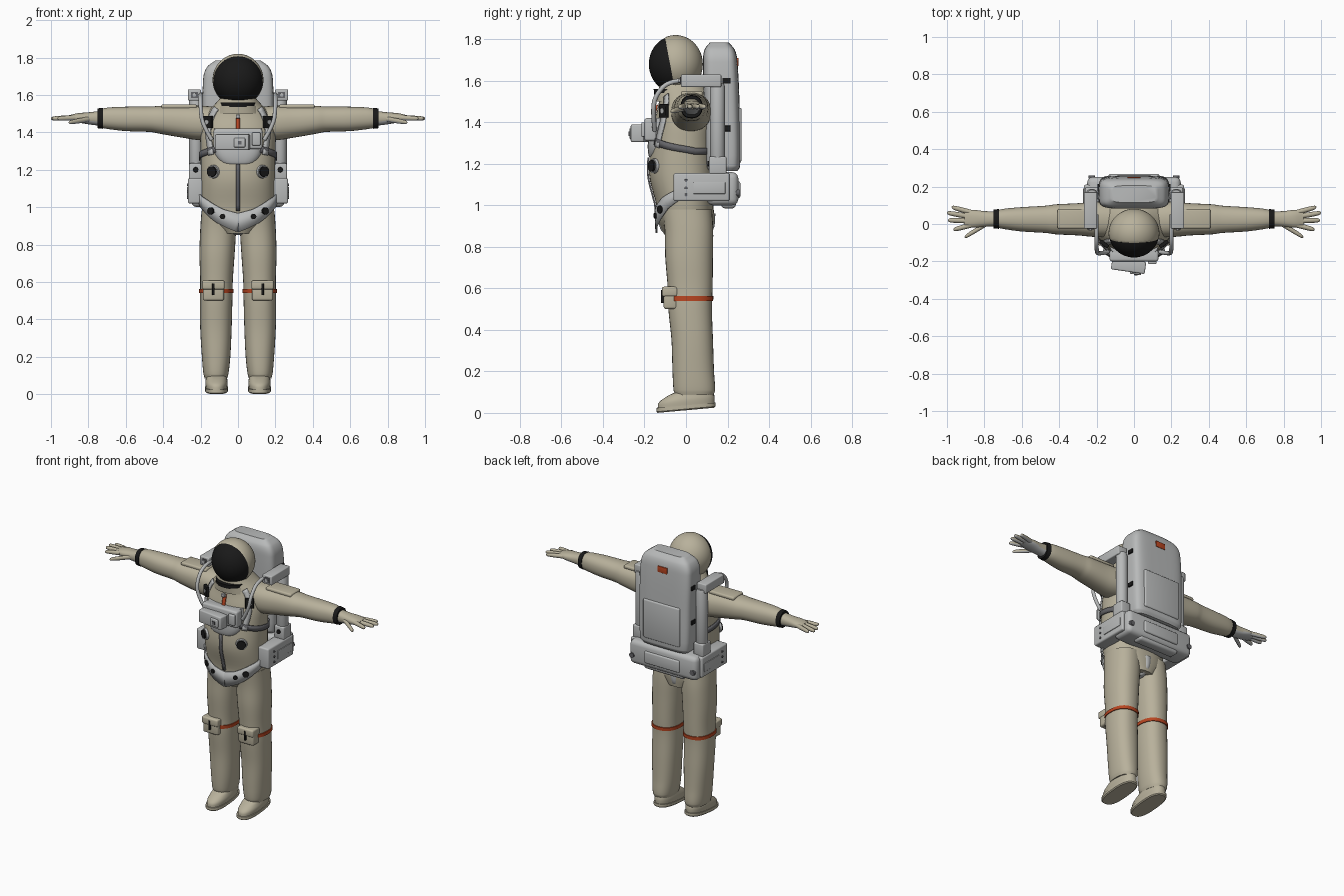
import bpy, bmesh
from math import cos, sin, pi, radians, copysign
from mathutils import Matrix, Vector

cube = bpy.data.objects.get("Cube")
if cube:
    bpy.data.objects.remove(cube, do_unlink=True)


def material(name, *rgb):
    m = bpy.data.materials.new(name)
    m.use_nodes = True
    m.diffuse_color = (*rgb, 1)
    m.node_tree.nodes["Principled BSDF"].inputs["Base Color"].default_value = (*rgb, 1)
    return m


SUIT = material("cream fabric", .48, .44, .33)
GREY = material("light grey shell", .48, .49, .49)
DARK = material("dark grey webbing", .13, .13, .14)
BLACK = material("black", .01, .01, .01)
RED = material("orange red", .48, .06, .015)


def finish(name, bm, *mats):
    """Turn a bmesh into a smooth-shaded object with sharp corners kept."""
    bmesh.ops.recalc_face_normals(bm, faces=bm.faces)
    me = bpy.data.meshes.new(name)
    bm.to_mesh(me)
    bm.free()
    for m in mats:
        me.materials.append(m)
    me.shade_smooth()
    me.set_sharp_from_angle(angle=radians(38))
    ob = bpy.data.objects.new(name, me)
    bpy.context.collection.objects.link(ob)
    return ob


def dense(rings, n):
    """Smoothly interpolate a table of cross-sections along its first column."""
    last = len(rings) - 1

    def slope(i, c):
        a, b = rings[max(i - 1, 0)], rings[min(i + 1, last)]
        return (b[c] - a[c]) / (b[0] - a[0])
    out = []
    for i in range(last):
        p, q = rings[i], rings[i + 1]
        h = q[0] - p[0]
        for k in range(n):
            u = k / n
            row = [p[0] + h * u]
            for c in range(1, 5):
                row.append(p[c] * (1 + 2 * u) * (1 - u) ** 2 + q[c] * u * u * (3 - 2 * u)
                           + h * slope(i, c) * u * (1 - u) ** 2 + h * slope(i + 1, c) * u * u * (u - 1))
            out.append(row)
    return out + [list(rings[-1])]


def oval(a, power):
    return [copysign(abs(f(a)) ** (2 / power), f(a)) for f in (cos, sin)]


def loft(name, rings, mat, axis="z", s=1, power=2.3, n=5, sides=32, grow=0):
    """Skin superellipse rings (t, centre, centre, radius, radius) along z or x."""
    bm = bmesh.new()
    loops = []
    for t, c1, c2, r1, r2 in dense(rings, n):
        loop = []
        for k in range(sides):
            u, v = oval(2 * pi * k / sides, power)
            u, v = c1 + (r1 + grow) * u, c2 + (r2 + grow) * v
            loop.append(bm.verts.new((s * u, v, t) if axis == "z" else (s * t, u, v)))
        loops.append(loop)
    for a, b in zip(loops, loops[1:]):
        for k in range(sides):
            j = (k + 1) % sides
            bm.faces.new((a[k], a[j], b[j], b[k]))
    bm.faces.new(loops[0])
    bm.faces.new(loops[-1])
    return finish(name, bm, mat)


def box(name, lo, hi, mat, bevel=.006, s=1, turn=0):
    """Bevelled box between two corners, optionally mirrored and turned about z."""
    lo, hi = Vector(lo), Vector(hi)
    mid = (lo + hi) / 2
    mid.x *= s
    bm = bmesh.new()
    bmesh.ops.create_cube(bm, size=1, matrix=Matrix.Translation(mid)
                          @ Matrix.Rotation(turn, 4, "Z") @ Matrix.Diagonal((*(hi - lo), 1)))
    if bevel:
        bmesh.ops.bevel(bm, geom=bm.edges[:], offset=bevel, segments=3, profile=.5, affect="EDGES")
    return finish(name, bm, mat)


def disc(name, at, normal, r, depth, mat):
    bm = bmesh.new()
    turn = Vector(normal).to_track_quat("Z", "Y").to_matrix().to_4x4()
    bmesh.ops.create_cone(bm, cap_ends=True, segments=24, radius1=r, radius2=r * .95,
                          depth=depth, matrix=Matrix.Translation(at) @ turn)
    return finish(name, bm, mat)


def hose(name, pts, r, mat, s=1):
    cu = bpy.data.curves.new(name, "CURVE")
    cu.dimensions, cu.bevel_depth, cu.use_fill_caps = "3D", r, True
    sp = cu.splines.new("NURBS")
    sp.points.add(len(pts) - 1)
    for p, (x, y, z) in zip(sp.points, pts):
        p.co = (s * x, y, z, 1)
    sp.use_endpoint_u, sp.order_u = True, 3
    cu.materials.append(mat)
    bpy.context.collection.objects.link(bpy.data.objects.new(name, cu))


# Torso
TORSO = [(.86, 0, .01, .1, .115), (.93, 0, 0, .175, .135), (1, 0, -.005, .195, .138),
         (1.15, 0, -.02, .198, .158), (1.3, 0, -.015, .2, .152), (1.42, 0, .0, .2, .148),
         (1.5, 0, .005, .17, .135), (1.56, 0, -.015, .115, .115), (1.59, 0, -.03, .09, .1)]
loft("torso", TORSO, SUIT, sides=48)
TABLE = dense(TORSO, 8)


def on_torso(deg, z, off=0):
    """Point and outward normal on the torso at an angle (-90 is front) and height."""
    i = max(k for k in range(len(TABLE) - 1) if TABLE[k][0] <= z)
    a, b = TABLE[i], TABLE[i + 1]
    f = (z - a[0]) / (b[0] - a[0])
    _, cx, cy, rx, ry = [p + (q - p) * f for p, q in zip(a, b)]

    def at(d):
        u, v = oval(radians(d), 2.3)
        return Vector((cx + rx * u, cy + ry * v, z))
    t = at(deg + 1) - at(deg - 1)
    normal = Vector((t.y, -t.x, 0)).normalized()
    return at(deg) + normal * off, normal


def strap(name, pts, w0, w1, mat, s=1, off=.006):
    """Webbing laid on the torso through (angle, height) points."""
    path = []
    for (a, z), (b, y) in zip(pts, pts[1:]):
        path += [(a + (b - a) * k / 8, z + (y - z) * k / 8) for k in range(8)]
    path.append(pts[-1])
    spots = [on_torso(a if s > 0 else -180 - a, z, off) for a, z in path]
    bm, rows, last = bmesh.new(), [], len(path) - 1
    for i, (p, nor) in enumerate(spots):
        along = spots[min(i + 1, last)][0] - spots[max(i - 1, 0)][0]
        across = nor.cross(along).normalized() * (w0 + (w1 - w0) * i / last) / 2
        rows.append([bm.verts.new(p + across), bm.verts.new(p - across)])
    for a, b in zip(rows, rows[1:]):
        bm.faces.new((a[0], a[1], b[1], b[0]))
    ob = finish(name, bm, mat)
    mod = ob.modifiers.new("thickness", "SOLIDIFY")
    mod.thickness, mod.offset = .008, 0


# Helmet with inset visor
bm = bmesh.new()
bmesh.ops.create_uvsphere(bm, u_segments=48, v_segments=32, radius=1,
                          matrix=Matrix.Translation((0, -.05, 1.68)) @ Matrix.Diagonal((.136, .131, .14, 1)))
cut, lean = Vector((0, -.073, 1.69)), Vector((0, 1, .19)).normalized()
bmesh.ops.bisect_plane(bm, geom=bm.verts[:] + bm.edges[:] + bm.faces[:], plane_co=cut, plane_no=lean)
front = [f for f in bm.faces if (f.calc_center_median() - cut).dot(lean) < 0]
bmesh.ops.inset_region(bm, faces=front, thickness=.006, depth=-.002)
for f in front:
    f.material_index = 1
finish("helmet", bm, SUIT, BLACK)
loft("neck_ring", [(1.535, 0, -.045, .1, .108), (1.56, 0, -.048, .1, .108)], BLACK, n=1)
loft("neck_collar", [(1.5, 0, -.03, .125, .118), (1.54, 0, -.04, .108, .112)], SUIT, n=1)

# Chest bib, controls and zips
loft("chest_bib", [(1.215, 0, -.11, .05, .055), (1.24, 0, -.11, .1, .07), (1.3, 0, -.11, .13, .074),
                   (1.42, 0, -.1, .13, .07)], GREY, power=3)
box("chest_plate", (-.13, -.2, 1.31), (.13, -.14, 1.42), GREY, .012)
box("control_box", (-.12, -.255, 1.305), (.062, -.19, 1.39), GREY, .008, turn=-.14)
box("control_display", (-.09, -.249, 1.325), (-.035, -.235, 1.34), DARK, 0, turn=-.14)
box("control_dial_block", (-.02, -.27, 1.32), (.04, -.24, 1.37), GREY, .005, turn=-.14)
box("control_switch", (.0, -.275, 1.335), (.02, -.265, 1.355), DARK, 0, turn=-.14)
box("side_control", (.075, -.215, 1.33), (.12, -.19, 1.4), GREY)
strap("collar_zip", [(-90, 1.485), (-90, 1.4)], .022, .022, RED)
strap("front_zip", [(-90, 1.23), (-90, .98)], .02, .02, DARK)
box("zip_pull", (-.012, -.165, 1.475), (.012, -.145, 1.495), GREY, .003)
loft("crotch_strap", [(.85, 0, .0, .022, .085), (.88, 0, .005, .04, .125), (.96, 0, .0, .06, .142)],
     GREY)

# Backpack
loft("backpack", [(1.165, 0, .178, .165, .07), (1.19, 0, .178, .182, .083), (1.45, 0, .173, .188, .086),
                  (1.69, 0, .165, .186, .083), (1.75, 0, .162, .165, .073), (1.785, 0, .16, .12, .045)],
     GREY, power=5, sides=64)
box("backpack_panel", (-.135, .24, 1.21), (.135, .268, 1.47), GREY, .01)
box("backpack_label", (-.035, .235, 1.67), (.035, .2525, 1.71), RED, .002)
box("belt_back", (-.25, .1, 1), (.25, .252, 1.16), GREY, .03)
box("belt_panel", (-.13, .24, 1.035), (.13, .262, 1.115), GREY, .009)
box("belt_underside_roll", (-.15, .17, .985), (.15, .24, 1.03), GREY, .018)

LEG = [(.085, .118, .04, .06, .092), (.11, .118, .04, .067, .1), (.2, .117, .035, .076, .1),
       (.35, .118, .03, .084, .1), (.5, .117, .02, .087, .105), (.6, .115, .02, .087, .108),
       (.75, .112, .015, .094, .115), (.88, .106, .014, .096, .117), (.98, .1, .005, .095, .12)]
ARM = [(.1, .02, 1.45, .09, .085), (.2, .025, 1.45, .095, .092), (.3, .025, 1.457, .086, .085),
       (.42, .025, 1.467, .08, .074), (.47, .025, 1.47, .073, .068), (.6, .025, 1.472, .065, .065),
       (.69, .027, 1.475, .055, .058), (.735, .027, 1.475, .046, .05)]
PALM = [(.735, .027, 1.475, .04, .04), (.8, .027, 1.475, .042, .032), (.86, .028, 1.478, .047, .024),
        (.905, .028, 1.478, .04, .013)]
# finger: base x, base y, tip x, tip y
FINGERS = [(.87, .062, .975, .09), (.88, .04, 1, .06), (.88, .017, .995, .02), (.87, -.006, .965, -.03),
           (.79, .0, .905, -.07)]

for s, side in ((1, "left_"), (-1, "right_")):
    # Leg, knee pouch and boot
    loft(side + "leg", LEG, SUIT, s=s)
    loft(side + "leg_band", [(.54, .1165, .02, .087, .106), (.562, .116, .02, .087, .107)],
         RED, s=s, n=1, grow=.005)
    box(side + "knee_pouch", (.075, -.108, .5), (.188, -.04, .59), SUIT, .012, s)
    box(side + "knee_flap", (.072, -.116, .56), (.191, -.04, .608), SUIT, .01, s)
    box(side + "knee_buckle", (.126, -.12, .53), (.138, -.1, .592), BLACK, .002, s)
    parts = [loft(side + "sole", [(0, .115, 0, .056, .136), (.006, .115, 0, .062, .142),
                                  (.024, .115, 0, .062, .142)], SUIT, s=s, n=1, power=2.6),
             loft(side + "boot", [(.02, .115, 0, .058, .137), (.05, .115, .004, .06, .134),
                                  (.075, .115, .02, .056, .112), (.1, .117, .045, .053, .08),
                                  (.13, .118, .05, .05, .07)], SUIT, s=s)]
    for ob in parts:
        for v in ob.data.vertices:
            v.co.z += .09 * (v.co.y + .14)

    # Arm, wrist band and glove with grey palm side
    loft(side + "arm", ARM, SUIT, "x", s)
    box(side + "shoulder_flap", (.22, -.025, 1.525), (.41, .08, 1.55), SUIT, .01, s)
    loft(side + "wrist_band", [(.722, .027, 1.475, .053, .056), (.75, .027, 1.475, .05, .053)],
         BLACK, "x", s, n=1)
    glove = [loft(side + "palm", PALM, SUIT, "x", s)]
    for i, (x0, y0, x1, y1) in enumerate(FINGERS):
        z0, z1 = (1.478, 1.474) if i < 4 else (1.472, 1.452)
        rows = [(x0 + (x1 - x0) * f, y0 + (y1 - y0) * f, z0 + (z1 - z0) * f, r, r)
                for f, r in ((0, .014), (.5, .0135), (.85, .0115), (.96, .008), (1, .002))]
        glove.append(loft(side + "finger_%d" % (i + 1), rows, SUIT, "x", s, 2, 3, 14))
    for ob in glove:
        ob.data.materials.append(GREY)
        for f in ob.data.polygons:
            f.material_index = int(f.normal.z < -.35)

    # Harness
    strap(side + "shoulder_strap", [(-42, 1.53), (-42, 1.4), (-48, 1.28)], .035, .035, GREY, s)
    strap(side + "waist_strap", [(-58, 1.31), (-30, 1.29), (20, 1.26), (50, 1.26)], .035, .03, DARK, s)
    strap(side + "hip_strap", [(5, 1.07), (-35, 1.01), (-65, .95), (-92, .915)], .045, .1, GREY, s, .012)
    for part, deg, z, r in (("chest_buckle", -41, 1.455, .027), ("hip_buckle", -48, .98, .02),
                            ("groin_buckle", -68, .95, .014), ("body_port", -52, 1.19, .029)):
        p, nor = on_torso(deg if s > 0 else -180 - deg, z, .015)
        if part == "chest_buckle":
            mid = Vector((s * p.x, p.y, p.z))
            half = Vector((r, .01, .033))
            box(side + part, mid - half, mid + half, BLACK, .004, s, s * .65)
            disc(side + part + "_face", p + nor * .008, nor, .013, .008, GREY)
        else:
            disc(side + part + "_rim", p - nor * .008, nor, r * 1.25, .014, GREY)
            disc(side + part, p, nor, r, .018, BLACK)
    hose(side + "hose", [(.2, .05, 1.6), (.2, -.07, 1.61), (.2, -.15, 1.53), (.19, -.16, 1.44),
                         (.14, -.15, 1.36)], .011, GREY, s)

    # Pack arms, tanks and hip boxes
    box(side + "upper_arm_rail", (.198, -.025, 1.57), (.268, .17, 1.63), GREY, .006, s)
    box(side + "rail_socket", (.215, -.03, 1.583), (.251, -.02, 1.617), DARK, 0, s)
    disc(side + "rail_lamp", (s * .233, -.03, 1.6), (0, -1, 0), .01, .01, GREY)
    loft(side + "tank", [(1.2, .225, .152, .03, .03), (1.215, .225, .152, .036, .036),
                         (1.57, .225, .152, .036, .036), (1.59, .225, .152, .03, .03)],
         GREY, s=s, n=1, power=2)
    box(side + "tank_foot", (.19, .11, 1.15), (.262, .195, 1.235), GREY, .008, s)
    disc(side + "tank_foot_cap", (s * .226, .108, 1.2), (0, -1, 0), .014, .01, BLACK)
    box(side + "hip_box", (.185, -.06, 1.02), (.268, .21, 1.155), GREY, .01, s)
    box(side + "hip_box_plate", (.26, .035, 1.055), (.272, .19, 1.11), GREY, .003, s)
    for z in (1.05, 1.085, 1.12):
        disc(side + "hip_stud", (s * .269, 0, z), (1, 0, 0), .007, .008, DARK)
    disc(side + "belt_knob", (s * .225, .25, 1.06), (0, 1, 0), .018, .016, DARK)
    for z in (1.37, 1.6):
        box(side + "pack_clip", (.17, .175, z - .014), (.196, .215, z + .014), BLACK, .003, s)
